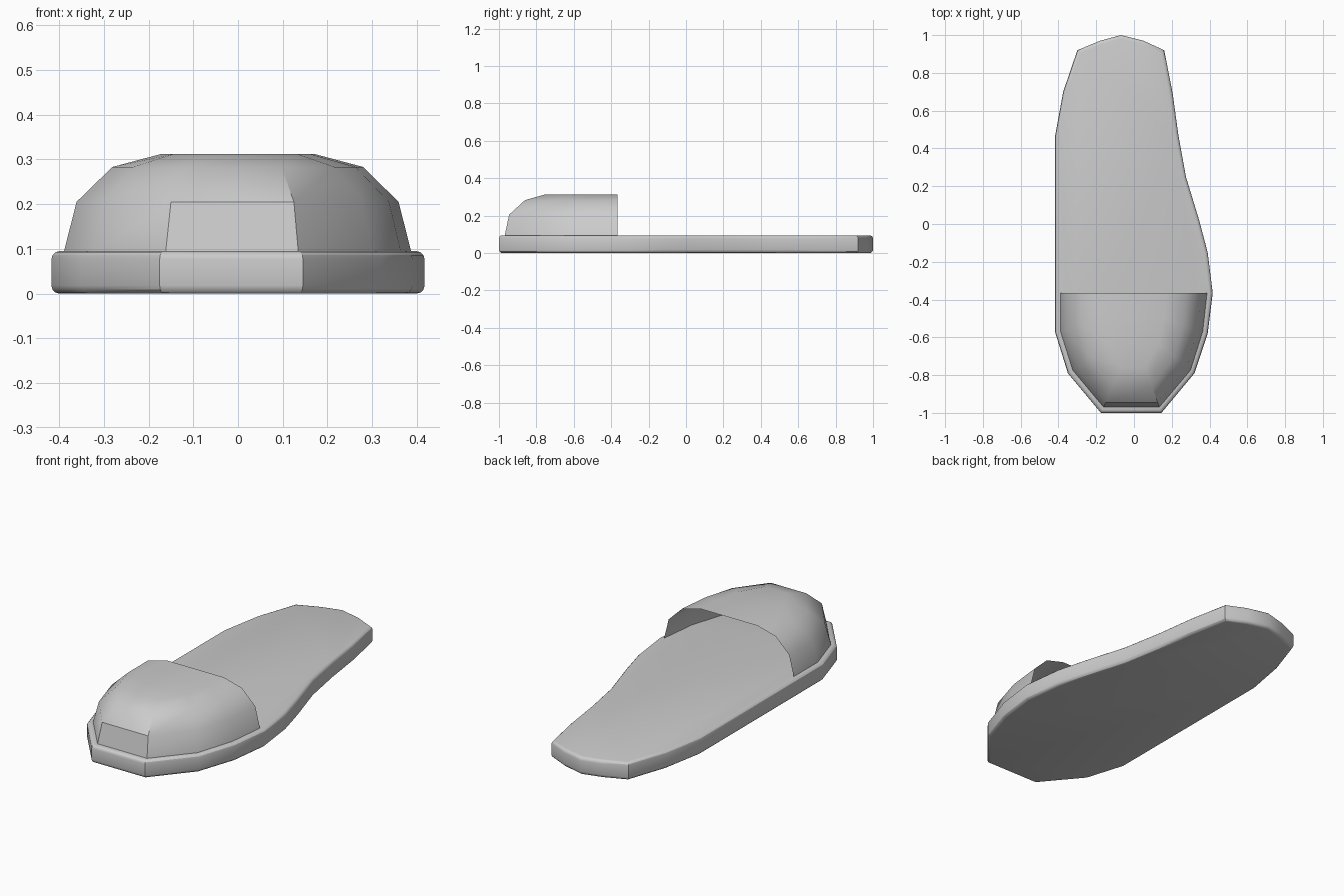
import bpy, bmesh, math

if "Cube" in bpy.data.objects:
    bpy.data.objects.remove(bpy.data.objects["Cube"])


def finish(name, bm, angle):
    me = bpy.data.meshes.new(name)
    bm.to_mesh(me)
    bm.free()
    ob = bpy.data.objects.new(name, me)
    bpy.context.collection.objects.link(ob)
    me.polygons.foreach_set("use_smooth", [True] * len(me.polygons))
    me.set_sharp_from_angle(angle=math.radians(angle))
    return ob


# Sole: footprint outline, extruded, with rounded top and bottom rims
outline = [(-0.175, -1), (0.145, -1), (0.32, -0.79), (0.39, -0.58), (0.417, -0.365),
           (0.39, -0.15), (0.345, 0.02), (0.275, 0.25), (0.235, 0.47), (0.205, 0.69),
           (0.16, 0.92), (0.05, 0.97), (-0.07, 1), (-0.18, 0.97), (-0.30, 0.92),
           (-0.375, 0.70), (-0.417, 0.47), (-0.417, -0.575), (-0.35, -0.79)]
SOLE_H = 0.095
bm = bmesh.new()
base = bm.faces.new([bm.verts.new((x, y, 0)) for x, y in outline])
ext = bmesh.ops.extrude_face_region(bm, geom=[base], use_keep_orig=True)
for v in ext["geom"]:
    if isinstance(v, bmesh.types.BMVert):
        v.co.z = SOLE_H
bmesh.ops.recalc_face_normals(bm, faces=bm.faces)
rims = [e for e in bm.edges if abs(e.verts[0].co.z - e.verts[1].co.z) < 1e-5]
bmesh.ops.bevel(bm, geom=rims, offset=0.018, segments=3, profile=0.5, affect='EDGES')
finish("sole", bm, 30)

# Toe cover: thin open shell made of shrinking U-shaped rings
REAR = -0.365
ring = [(-0.39, REAR), (-0.39, -0.57), (-0.325, -0.775), (-0.162, -0.97),
        (0.135, -0.97), (0.30, -0.775), (0.365, -0.57), (0.388, REAR)]
levels = [(0.09, 1, 1), (0.205, 0.925, 0.96), (0.283, 0.72, 0.82), (0.312, 0.44, 0.65)]
bm = bmesh.new()
rows = [[bm.verts.new((x * sx, REAR + (y - REAR) * sy, z)) for x, y in ring]
        for z, sx, sy in levels]
for lo, hi in zip(rows, rows[1:]):
    for i in range(len(ring) - 1):
        bm.faces.new((lo[i], lo[i + 1], hi[i + 1], hi[i]))
# Flat crown closed with strips from side to side
top = rows[-1]
for i in range(3):
    bm.faces.new((top[i], top[i + 1], top[6 - i], top[7 - i]))
bmesh.ops.recalc_face_normals(bm, faces=bm.faces)
if sum(f.normal.z for f in bm.faces) < 0:
    bmesh.ops.reverse_faces(bm, faces=bm.faces)
finish("toe_cover", bm, 35)
